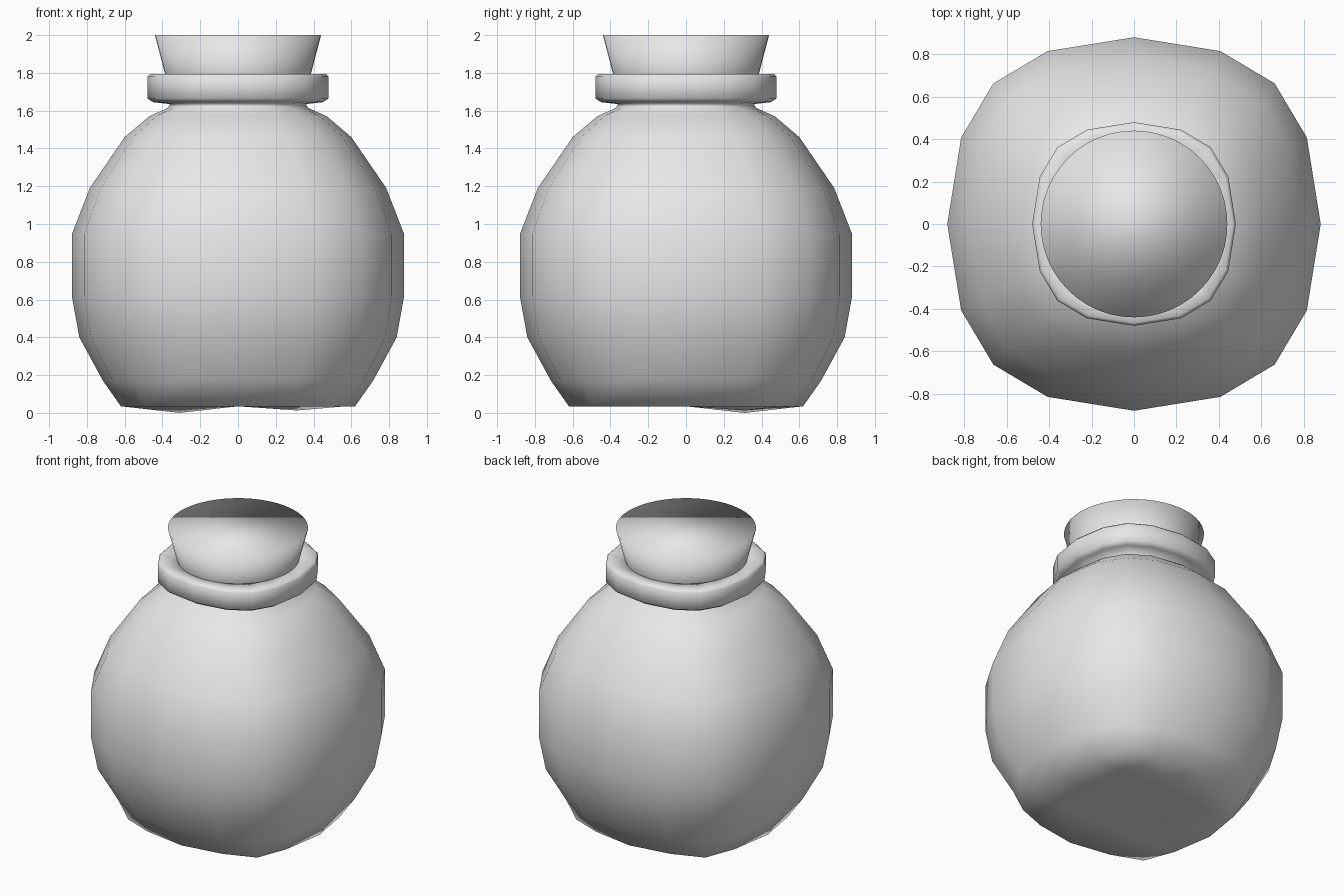
import bpy, bmesh
from math import atan2, cos, sin, pi

if "Cube" in bpy.data.objects:
    bpy.data.objects.remove(bpy.data.objects["Cube"], do_unlink=True)

# One plain grey for everything
grey = bpy.data.materials.new("plain grey")
grey.use_nodes = True
grey.diffuse_color = (0.8, 0.8, 0.8, 1)
grey.node_tree.nodes["Principled BSDF"].inputs["Base Color"].default_value = (0.8, 0.8, 0.8, 1)


def finish(bm, name):
    bmesh.ops.recalc_face_normals(bm, faces=bm.faces)
    mesh = bpy.data.meshes.new(name)
    for face in bm.faces:
        face.smooth = True
    bm.to_mesh(mesh)
    bm.free()
    mesh.materials.append(grey)
    obj = bpy.data.objects.new(name, mesh)
    bpy.context.collection.objects.link(obj)
    return obj


def bridge(bm, low, high):
    n = len(low)
    for k in range(n):
        bm.faces.new((low[k], low[(k + 1) % n], high[(k + 1) % n], high[k]))


# Flask: 16 columns taken from the border of a square grid, slightly squared
span = range(-2, 3)
border = [(i, j) for i in span for j in span if max(abs(i), abs(j)) == 2]
border.sort(key=lambda c: atan2(c[1], c[0]))
bulge = (1.0, 1.035, 1.065)
profile = [
    (0.62, 0.035), (0.715, 0.17), (0.84, 0.40), (0.88, 0.62), (0.88, 0.945),
    (0.785, 1.19), (0.60, 1.46), (0.47, 1.57), (0.37, 1.615), (0.36, 1.635),
    (0.45, 1.645), (0.48, 1.665), (0.48, 1.78), (0.465, 1.795),
    (0.36, 1.79), (0.33, 1.62),
]
bm = bmesh.new()
rings = []
for radius, z in profile:
    ring = []
    for i, j in border:
        a = atan2(j, i)
        r = radius * bulge[min(abs(i), abs(j))]
        if z == profile[0][1] and abs(i) == abs(j):
            r *= 1.06      # the foot is squarer than the belly
        ring.append(bm.verts.new((r * cos(a), r * sin(a), z)))
    rings.append(ring)
for low, high in zip(rings, rings[1:]):
    bridge(bm, low, high)

# Uneven underside grid with two small low points at the back
dips = {(-1, 1): 0.0, (1, 1): 0.013}
grid = dict(zip(border, rings[0]))
for i in (-1, 0, 1):
    for j in (-1, 0, 1):
        grid[i, j] = bm.verts.new((i * 0.31, j * 0.31, dips.get((i, j), 0.035)))
for i in range(-2, 2):
    for j in range(-2, 2):
        bm.faces.new((grid[i, j], grid[i, j + 1], grid[i + 1, j + 1], grid[i + 1, j]))
finish(bm, "flask")

# Tapered stopper with flat ends
bm = bmesh.new()
sides = 48
ends = []
for radius, z in ((0.335, 1.6), (0.44, 2.0)):
    ends.append([bm.verts.new((radius * cos(2 * pi * k / sides),
                               radius * sin(2 * pi * k / sides), z)) for k in range(sides)])
bridge(bm, *ends)
for ring in ends:
    bm.faces.new(ring)
finish(bm, "stopper")
